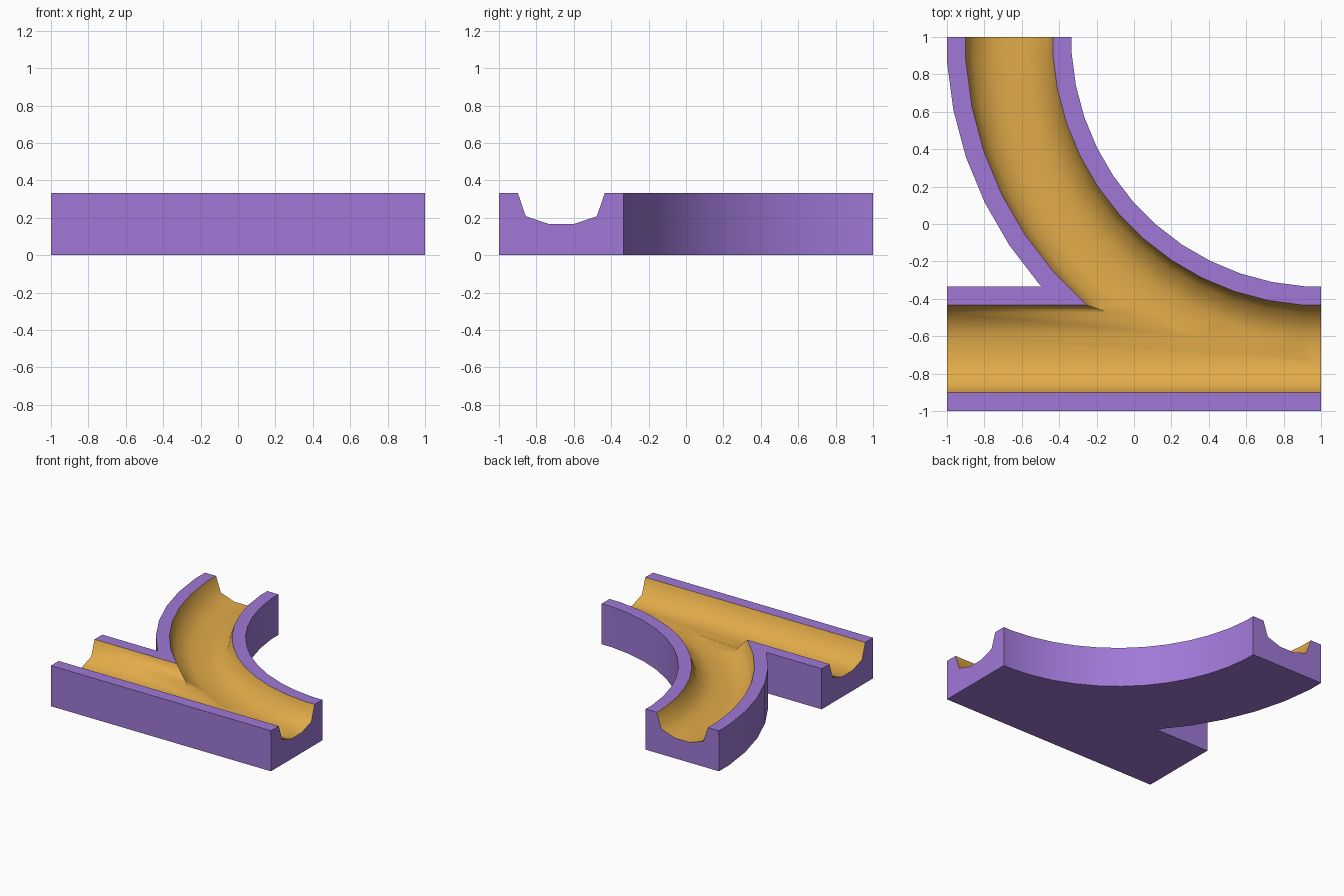
import bpy, bmesh, math

if "Cube" in bpy.data.objects:
    bpy.data.objects.remove(bpy.data.objects["Cube"])

TOP = 0.333333
MID = 1.666667            # lane centre radius; the bend turns about (1, 1)
HALF = 0.333333           # half width of the track body
STEP = math.radians(7.5)  # 48-sided bend with flats at both ends
# half of the groove cross-section: (offset from lane centre, height)
GROOVE = [(0.233, 0.5), (0.233, TOP), (0.19, 0.208), (0.066, 0.166)]
PROFILE = GROOVE + [(-o, z) for o, z in reversed(GROOVE)]


def material(name, rgb):
    m = bpy.data.materials.new(name)
    m.diffuse_color = (*rgb, 1)
    m.use_nodes = True
    m.node_tree.nodes["Principled BSDF"].inputs["Base Color"].default_value = m.diffuse_color
    return m


MATS = [material("purple", (0.35, 0.19, 0.68)), material("orange", (0.76, 0.41, 0.067))]


def bend(r, extra=0.0):
    """Points of the bend at radius r, from the right end to the back end."""
    big = r / math.cos(STEP / 2)
    pts = [(1 + extra, 1 - r)]
    for i in range(12):
        a = STEP * (i + 0.5)
        pts.append((1 - big * math.sin(a), 1 - big * math.cos(a)))
    pts.append((1 - r, 1 + extra))
    return [(round(x, 6), round(y, 6)) for x, y in pts]


def finish(bm, name, mat):
    bmesh.ops.recalc_face_normals(bm, faces=bm.faces)
    for f in bm.faces:
        f.material_index = mat
    me = bpy.data.meshes.new(name)
    bm.to_mesh(me)
    bm.free()
    for m in MATS:
        me.materials.append(m)
    ob = bpy.data.objects.new(name, me)
    bpy.context.collection.objects.link(ob)
    return ob


def groove_cutter(name, path):
    """Sweep the groove profile; path(r) gives the points at each radius."""
    bm = bmesh.new()
    rails = [[bm.verts.new((x, y, round(z, 6))) for x, y in path(round(MID + o, 6))]
             for o, z in PROFILE]
    n = len(rails)
    for k in range(n):
        a, b = rails[k], rails[(k + 1) % n]
        for i in range(len(a) - 1):
            bm.faces.new((a[i], a[i + 1], b[i + 1], b[i]))
    bm.faces.new([r[0] for r in rails])
    bm.faces.new([r[-1] for r in rails])
    return finish(bm, name, 1)


# Track body: one outline with the straight lane and the bend joined
inner = bend(MID - HALF)
outer = bend(MID + HALF)
back_y = inner[0][1]
i = next(k for k, p in enumerate(outer) if p[1] > back_y)
(x0, y0), (x1, y1) = outer[i - 1], outer[i]
notch = (x0 + (x1 - x0) * (back_y - y0) / (y1 - y0), back_y)
outline = [(-1, -1), (1, -1)] + inner + outer[:i - 1:-1] + [notch, (-1, back_y)]
bm = bmesh.new()
base = bm.faces.new([bm.verts.new((x, y, 0)) for x, y in outline])
res = bmesh.ops.extrude_face_region(bm, geom=[base], use_keep_orig=True)
for v in res["geom"]:
    if isinstance(v, bmesh.types.BMVert):
        v.co.z = TOP
track = finish(bm, "track_junction", 0)

# Carve the straight and the curved groove
cutters = [
    groove_cutter("straight_groove", lambda r: [(-1.1, round(1 - r, 6)), (1.1, round(1 - r, 6))]),
    groove_cutter("curved_groove", lambda r: bend(r, 0.1)),
]
bpy.context.view_layer.objects.active = track
track.select_set(True)
for c in cutters:
    mod = track.modifiers.new(c.name, 'BOOLEAN')
    mod.operation = 'DIFFERENCE'
    mod.solver = 'EXACT'
    mod.object = c
    bpy.ops.object.modifier_apply(modifier=mod.name)
    bpy.data.objects.remove(c)

bpy.ops.object.shade_smooth_by_angle(angle=math.radians(60))
